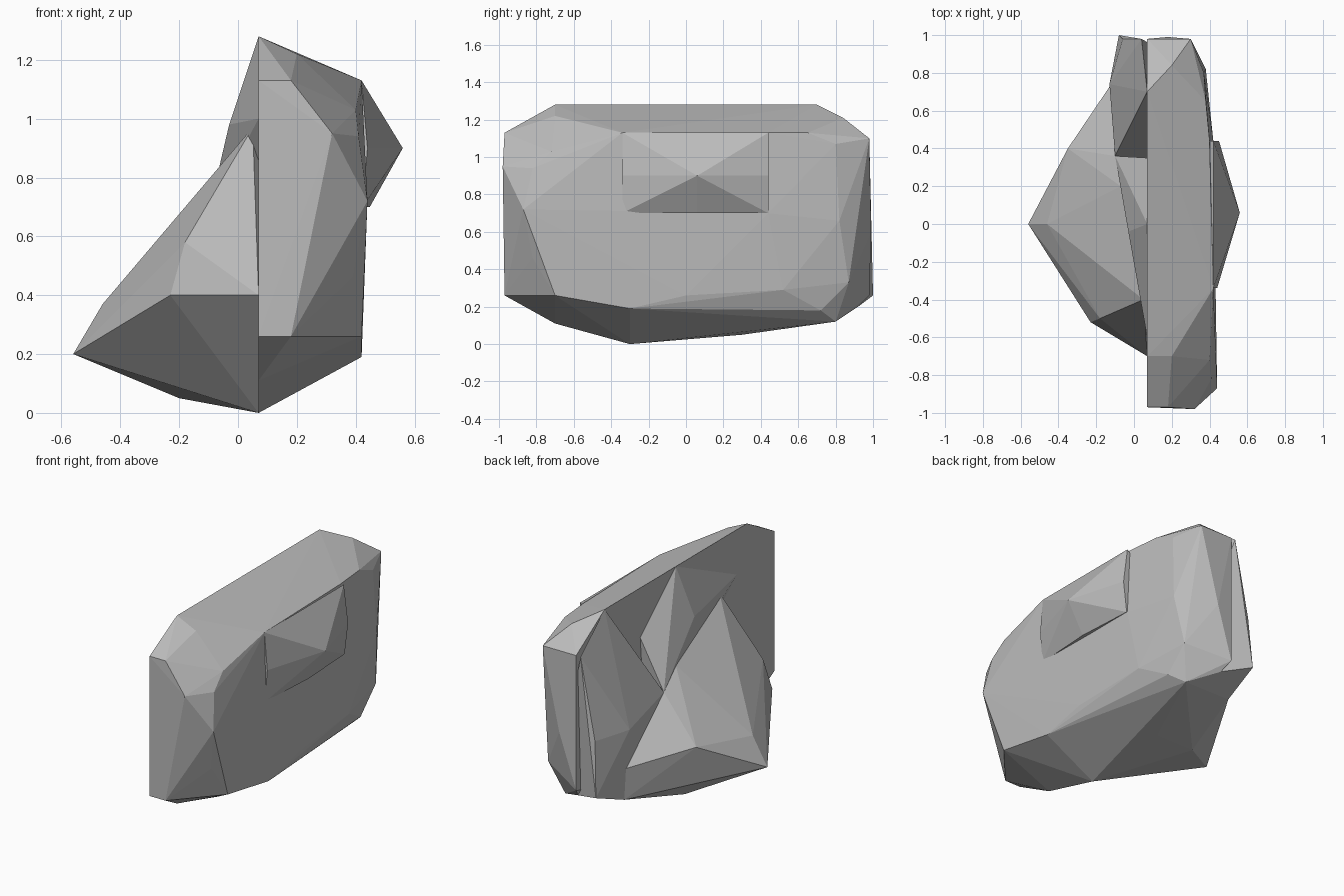
import bpy
import bmesh
from mathutils import Vector

default_cube = bpy.data.objects.get("Cube")
if default_cube:
    bpy.data.objects.remove(default_cube, do_unlink=True)

# One plain stone colour
GREY = (.5, .5, .5, 1)
stone = bpy.data.materials.new("stone grey")
stone.use_nodes = True
stone.diffuse_color = GREY
shader = stone.node_tree.nodes["Principled BSDF"]
shader.inputs["Base Color"].default_value = GREY


def chunk(name, corners):
    """Flat-faced block of stone wrapped tightly round its corner points."""
    bm = bmesh.new()
    for corner in corners:
        bm.verts.new(corner)
    hull = bmesh.ops.convex_hull(bm, input=bm.verts)
    spare = set(hull["geom_interior"] + hull["geom_unused"])
    buried = [item for item in spare if isinstance(item, bmesh.types.BMVert)]
    bmesh.ops.delete(bm, geom=buried, context="VERTS")
    bmesh.ops.recalc_face_normals(bm, faces=bm.faces)
    mesh = bpy.data.meshes.new(name)
    bm.to_mesh(mesh)
    bm.free()
    mesh.materials.append(stone)
    rock = bpy.data.objects.new(name, mesh)
    bpy.context.collection.objects.link(rock)
    return rock


def run(x, z, *stations):
    """Straight row of corners along the length of the slab."""
    return [Vector((x, y, z)) for y in stations]


def point(x, y, z):
    return Vector((x, y, z))


# Shared planes of the slab
seam, inner, side = .07, .18, .42
base, shelf, eave, ridge = .26, .9, 1.13, 1.28
tip, end, shoulder = 1, .97, .7
bulge_start, bulge_peak, bulge_end = -.34, .06, .44

# Corners under the tail, shared by the slab, the wall and the foot
spur_tip = point(.27, .8, .12)
tail_foot = point(.1, .92, .2)
keel = run(seam, 0, -.3) + run(seam, .05, .3)

# Main upright slab: crest along the seam, then nose, flank and tail
crest = run(seam, ridge, -shoulder, shoulder)
chin = run(seam, .11, -shoulder)
nose = [point(x, -end, z) for x in (seam, inner) for z in (base, eave)]
nose += [point(.23, -end, .63), point(.32, -.98, .95)]
nose += [point(.44, -.87, .72), point(.39, -.82, .46)]
brow = [point(.2, -shoulder, 1.22), point(.4, -.72, 1.03), point(.41, -.82, .94)]
flank = run(side, eave, bulge_start) + run(.4, eave, bulge_end) + run(.38, eave, .65)
flank += run(side, shoulder, bulge_start, bulge_end) + run(side, base, -shoulder, 0)
flank += run(side, .19, -.3) + run(.4, .29, .52) + run(.34, inner, .72)
tail = [point(.2, .84, 1.21), point(.37, .8, 1.07), point(.3, .98, 1.1)]
tail += [point(.38, .82, .66), point(.34, .87, .33), point(inner, .99, .6)]
tail += run(seam, 1.1, .98) + run(seam, base, .98)
chunk("main_slab", crest + chin + keel + nose + brow + flank + tail + [spur_tip, tail_foot])

# Overhanging bulge on the outer face
overhang = []
for station, reach in ((bulge_start, .02), (bulge_peak, .14), (bulge_end, .03)):
    overhang += run(side + reach, shelf, station)
    overhang += run(side, eave, station)
    overhang += run(side + reach / 5, shoulder, station)
    overhang += run(inner, shelf, station)
chunk("side_bulge", overhang)

# Corners where the walls meet the foot lump
peak = point(.05, -.4, end)
saddle = point(-.07, .2, .78)
ledge = point(-.1, .36, .68)
rear_foot = point(-.08, .8, .35)
rear_toe = point(-.1, .75, .16)

# Upper wall beside the slab
wall_top = run(seam, ridge, 0) + run(seam, tip, -.6) + run(seam, end, .35)
wall_brow = run(-.03, .98, -.04)
wall_root = run(inner, .6, -.5, .3)
chunk("upper_wall", [peak, saddle, ledge] + wall_top + wall_brow + wall_root)

# Rear wall closing the tail
rear_top = run(seam, ridge, shoulder) + run(.04, 1.1, .98) + run(.05, 1.05, .64)
rear_edge = run(-.06, .6, .98) + run(-.08, base, tip)
rear_knee = run(-.13, .6, .74)
rear_root = run(inner, .6, .3, .9) + [rear_foot, rear_toe, tail_foot, ledge]
chunk("rear_wall", rear_top + rear_edge + rear_knee + rear_root)

# Broad lump spreading out at the foot
outer_toe = point(-.56, 0, .2)
outer_brow = point(-.46, 0, .37)
front_toe = point(-.23, -.52, .4)
front_brow = point(-.18, -.5, .58)
rear_brow = point(-.35, .4, .42)
side_toe = point(-.2, .3, .05)
lump = [outer_toe, outer_brow, front_toe, front_brow, rear_brow, side_toe]
lump_root = run(seam, .4, -shoulder) + run(inner, .4, -.5, .6)
joint = [peak, saddle, ledge, rear_foot, rear_toe, spur_tip, tail_foot]
chunk("foot_lump", joint + lump + lump_root + keel)
